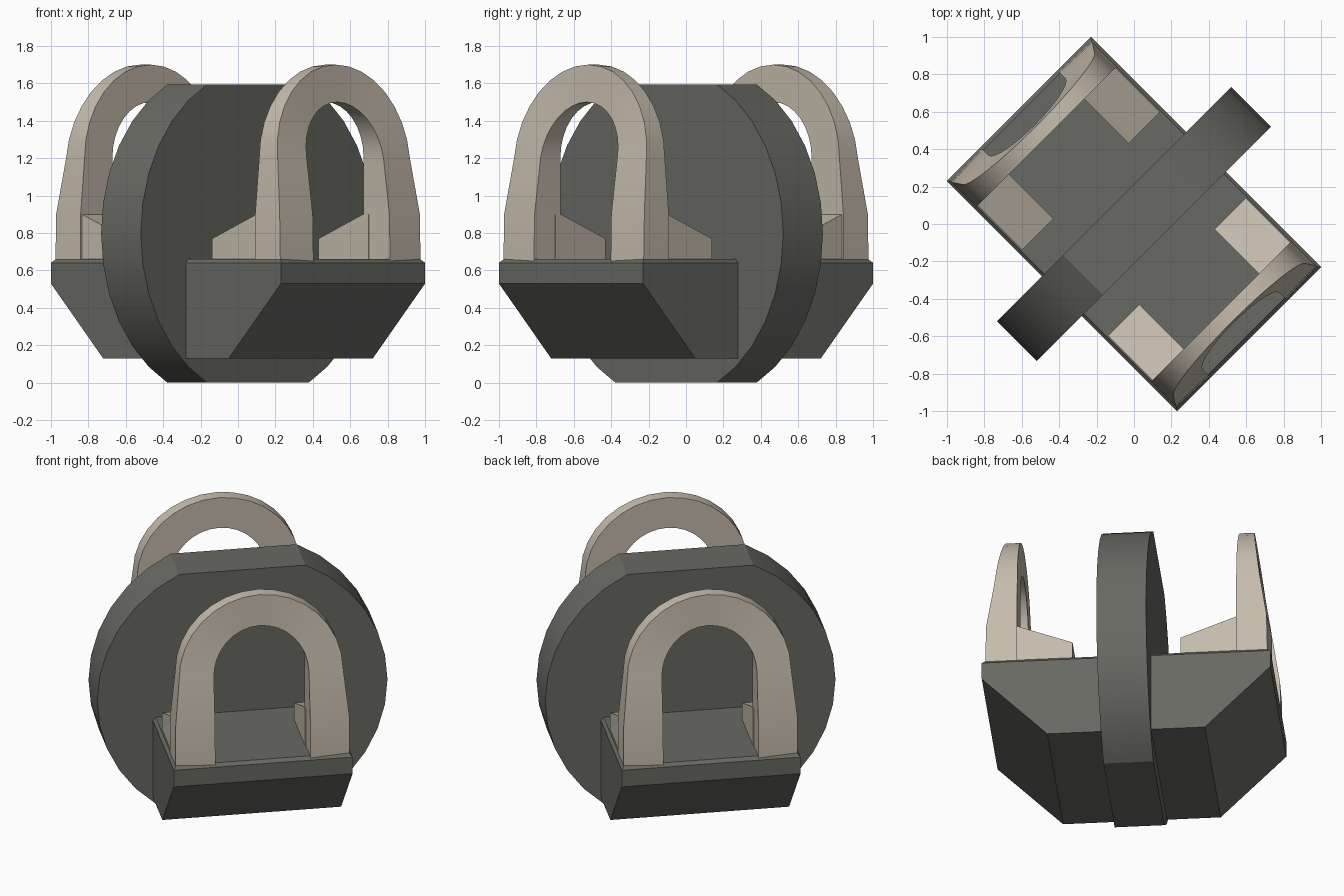
import bpy, bmesh, math

if "Cube" in bpy.data.objects:
    bpy.data.objects.remove(bpy.data.objects["Cube"])

YAW = math.radians(-45)      # whole model is turned on its vertical axis


def material(name, rgb):
    m = bpy.data.materials.new(name)
    m.diffuse_color = (*rgb, 1)
    m.use_nodes = True
    m.node_tree.nodes["Principled BSDF"].inputs["Base Color"].default_value = m.diffuse_color
    return m


DARK = material("dark_grey", (0.14, 0.14, 0.125))
BEIGE = material("beige", (0.56, 0.50, 0.42))


def finish(name, bm, mat, turn=0.0, smooth=None):
    bmesh.ops.recalc_face_normals(bm, faces=bm.faces)
    me = bpy.data.meshes.new(name)
    bm.to_mesh(me)
    bm.free()
    me.materials.append(mat)
    ob = bpy.data.objects.new(name, me)
    ob.rotation_euler.z = YAW + turn
    bpy.context.collection.objects.link(ob)
    if smooth:
        bpy.ops.object.select_all(action='DESELECT')
        ob.select_set(True)
        bpy.context.view_layer.objects.active = ob
        bpy.ops.object.shade_smooth_by_angle(angle=math.radians(smooth))
    return ob


def bridge(bm, rings, close_path=False):
    """Skin a list of point rings and cap both ends."""
    vr = [[bm.verts.new(p) for p in r] for r in rings]
    n = len(vr[0])
    for a, b in zip(vr, vr[1:]):
        for i in range(n):
            j = (i + 1) % n
            bm.faces.new((a[i], a[j], b[j], b[i]))
    bm.faces.new(vr[0])
    bm.faces.new(vr[-1])


# Wheel: disc with flats cut at top and bottom
R, HALF_W, CZ, STEPS = 0.885, 0.15, 0.797, 12
limit = math.asin(CZ / R)
angles = [-limit + 2 * limit * i / STEPS for i in range(STEPS + 1)]
angles += [a + math.pi for a in angles]
bm = bmesh.new()
bridge(bm, [[(u, R * math.cos(a), CZ + R * math.sin(a)) for a in angles]
            for u in (-HALF_W, HALF_W)])
finish("wheel", bm, DARK, smooth=20)


def hull_half(name, turn):
    """Boat-like footing: sloped end, upright rim and chamfered deck edge."""
    # z, outer end, half width
    levels = [(0.13, 0.475, 0.545), (0.53, 0.87, 0.545),
              (0.64, 0.87, 0.545), (0.66, 0.85, 0.528)]
    bm = bmesh.new()
    bridge(bm, [[(HALF_W, -w, z), (u, -w, z), (u, w, z), (HALF_W, w, z)]
                for z, u, w in levels])
    finish(name, bm, DARK, turn)


def arch(name, turn):
    """Upright arch whose outer face leans inward towards the top."""
    inner_u, spring = 0.66, 1.2
    # outer v, inner v, outer z, inner z, outer u
    leg = [(0.53, 0.29, 0.65, 0.65, 0.85), (0.53, 0.29, 0.90, 0.90, 0.845)]
    curve = []
    for i in range(17):
        a = math.pi * i / 16
        s, c = math.sin(a), math.cos(a)
        curve.append((0.50 * c, 0.29 * c, spring + 0.50 * s,
                      spring + 0.30 * s, 0.80 - 0.06 * s))
    other = [(-a, -b, z, w, u) for a, b, z, w, u in reversed(leg)]
    bm = bmesh.new()
    bridge(bm, [[(inner_u, vo, zo), (u, vo, zo), (u + 0.01, vi, zi), (inner_u, vi, zi)]
                for vo, vi, zo, zi, u in leg + curve + other])
    finish(name, bm, BEIGE, turn, smooth=30)


def foot(name, turn, side):
    """Wedge-shaped foot running from the arch leg towards the wheel."""
    profile = [(0.325, 0.65), (0.325, 0.77), (0.66, 0.90), (0.70, 0.90), (0.70, 0.65)]
    bm = bmesh.new()
    bridge(bm, [[(u, side * v, z) for u, z in profile] for v in (0.285, 0.52)])
    finish(name, bm, BEIGE, turn)


# Both ends are the same parts turned half a revolution
for label, turn in (("front", 0.0), ("back", math.pi)):
    hull_half(label + "_hull", turn)
    arch(label + "_arch", turn)
    foot(label + "_foot_left", turn, -1)
    foot(label + "_foot_right", turn, 1)
